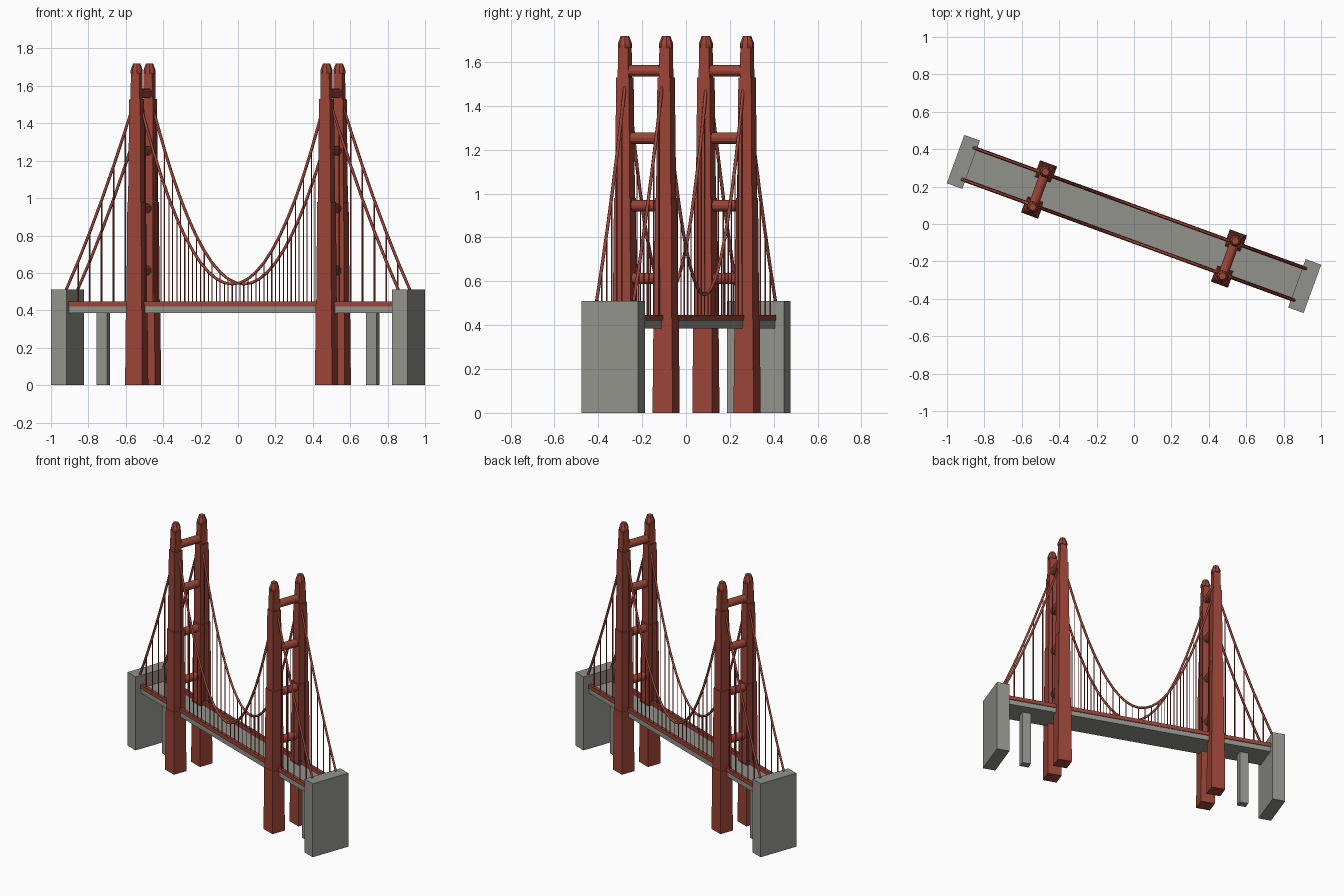
import bpy, bmesh, math
from mathutils import Matrix, Vector

cube = bpy.data.objects.get("Cube")
if cube:
    bpy.data.objects.remove(cube, do_unlink=True)

TURN = math.radians(-20)      # the whole bridge is turned about z
TOWER, SIDE = 0.54, 0.10      # tower and leg offsets along / across the bridge
CABLE, ANCHOR = 0.09, 0.945   # cable offset across, anchor point along
PEAK, LOW, END = 1.57, 0.54, 0.51
DECK = 0.42


def material(name, rgb):
    m = bpy.data.materials.new(name)
    m.use_nodes = True
    m.diffuse_color = (*rgb, 1)
    m.node_tree.nodes["Principled BSDF"].inputs["Base Color"].default_value = (*rgb, 1)
    return m


RED = material("rust red", (0.33, 0.058, 0.038))
GREY = material("concrete grey", (0.29, 0.29, 0.26))


def place(name, data, mat):
    ob = bpy.data.objects.new(name, data)
    data.materials.append(mat)
    ob.rotation_euler.z = TURN
    bpy.context.scene.collection.objects.link(ob)
    return ob


def finish(name, bm, mat):
    bmesh.ops.recalc_face_normals(bm, faces=bm.faces)
    me = bpy.data.meshes.new(name)
    bm.to_mesh(me)
    bm.free()
    return place(name, me, mat)


def box(name, centre, size, mat):
    bm = bmesh.new()
    bmesh.ops.create_cube(bm, size=1, matrix=Matrix.Translation(centre) @ Matrix.Diagonal((*size, 1)))
    return finish(name, bm, mat)


def frustum(bm, x, y, z0, z1, r0, r1, sides):
    turn = Matrix.Rotation(math.pi / sides, 4, 'Z')
    bmesh.ops.create_cone(bm, cap_ends=True, segments=sides, radius1=r0, radius2=r1, depth=z1 - z0,
                          matrix=Matrix.Translation((x, y, (z0 + z1) / 2)) @ turn)


def rod(bm, a, b, r, sides):
    a, b = Vector(a), Vector(b)
    rot = (b - a).to_track_quat('Z', 'Y').to_matrix().to_4x4()
    bmesh.ops.create_cone(bm, cap_ends=True, segments=sides, radius1=r, radius2=r,
                          depth=(b - a).length, matrix=Matrix.Translation((a + b) / 2) @ rot)


def cable_height(x):
    x = abs(x)
    if x <= TOWER:
        return LOW + (PEAK - LOW) * (x / TOWER) ** 2
    t = (x - TOWER) / (ANCHOR - TOWER)
    return PEAK + (END - PEAK) * t - 0.2 * t * (1 - t)


# Deck with its edge rails
box("deck", (0, 0, 0.403), (1.87, 0.19, 0.036), GREY)
for s, side in ((-1, "right"), (1, "left")):
    box("edge_rail_" + side, (0, s * CABLE, 0.434), (1.87, 0.02, 0.027), RED)

# Abutments and approach piers
for e, end in ((-1, "west"), (1, "east")):
    box("abutment_" + end, (e * 0.971, 0, 0.255), (0.088, 0.275, 0.51), GREY)
    box("approach_pier_" + end, (e * 0.766, 0, 0.195), (0.06, 0.05, 0.39), GREY)

# Towers: stepped legs, caps and round struts
steps = [(0, 0.43, 0.097, 0.09), (0.43, 0.98, 0.086, 0.078),
         (0.98, 1.53, 0.072, 0.062), (1.53, 1.67, 0.052, 0.048)]
for e, end in ((-1, "west"), (1, "east")):
    for s, side in ((-1, "right"), (1, "left")):
        bm = bmesh.new()
        for z0, z1, w0, w1 in steps:
            frustum(bm, e * TOWER, s * SIDE, z0, z1, w0 / math.sqrt(2), w1 / math.sqrt(2), 4)
        finish(f"tower_leg_{end}_{side}", bm, RED)
        bm = bmesh.new()
        frustum(bm, e * TOWER, s * SIDE, 1.665, 1.685, 0.032, 0.032, 8)
        frustum(bm, e * TOWER, s * SIDE, 1.685, 1.72, 0.032, 0.019, 8)
        finish(f"tower_cap_{end}_{side}", bm, RED)
    bm = bmesh.new()
    for z in (0.613, 0.945, 1.253, 1.56):
        rod(bm, (e * TOWER, -SIDE, z), (e * TOWER, SIDE, z), 0.026, 12)
    finish("tower_struts_" + end, bm, RED)

# Main cables and their hangers
count = 24
main = [TOWER * (2 * i / count - 1) for i in range(1, count)]
spans = [e * (TOWER + (ANCHOR - TOWER) * i / 6) for e in (-1, 1) for i in range(1, 6)]
for s, side in ((-1, "right"), (1, "left")):
    path = sorted([-ANCHOR, -TOWER, TOWER, ANCHOR] + main + spans)
    cu = bpy.data.curves.new("main_cable_" + side, 'CURVE')
    cu.dimensions = '3D'
    cu.bevel_depth = 0.008
    cu.bevel_resolution = 1
    cu.use_fill_caps = True
    sp = cu.splines.new('POLY')
    sp.points.add(len(path) - 1)
    for p, x in zip(sp.points, path):
        p.co = (x, s * CABLE, cable_height(x), 1)
    place("main_cable_" + side, cu, RED)
    bm = bmesh.new()
    for x in main + spans:
        rod(bm, (x, s * CABLE, DECK), (x, s * CABLE, cable_height(x)),
            0.003 if abs(x) < TOWER else 0.004, 6)
    finish("hangers_" + side, bm, RED)
